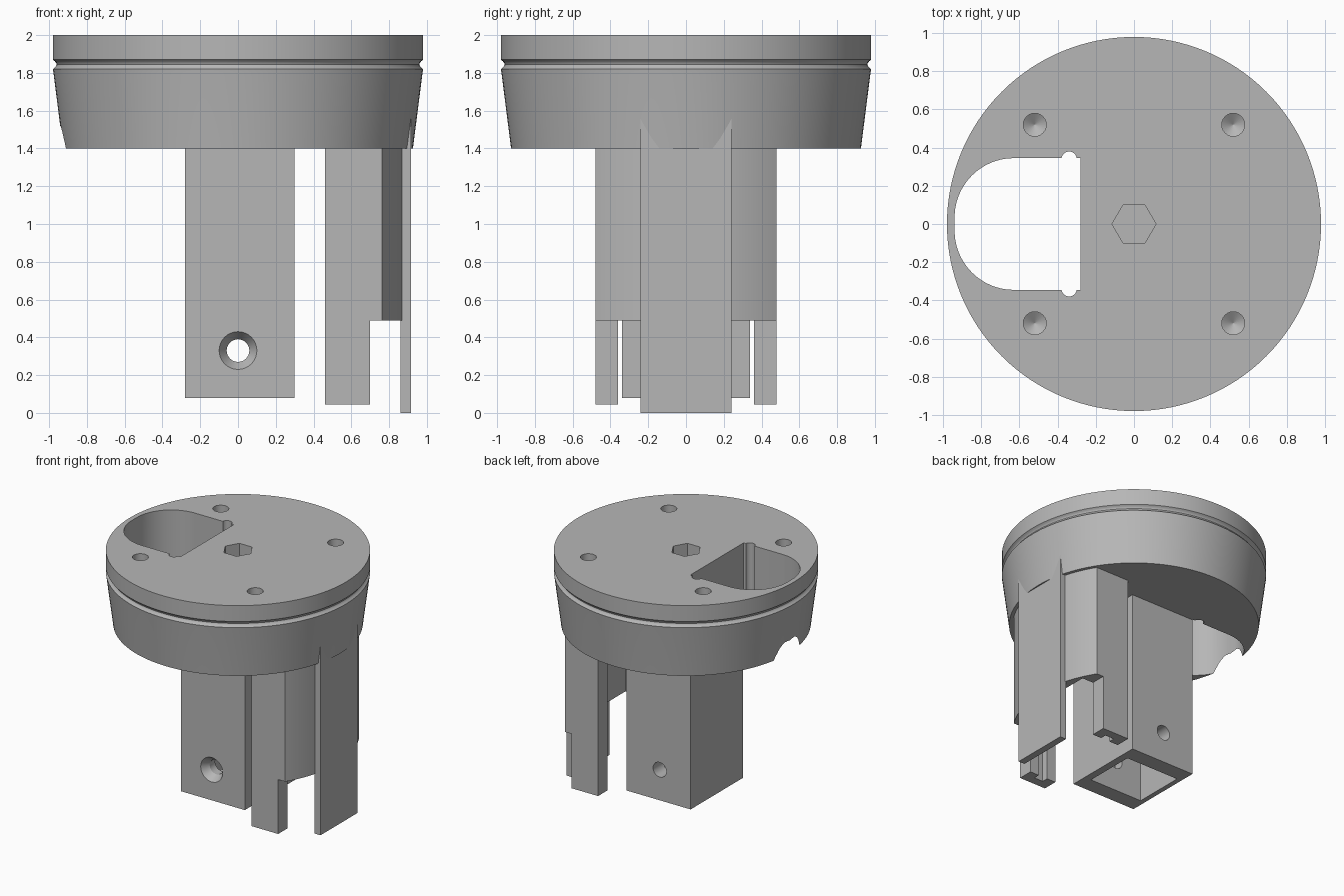
import bpy, bmesh
from math import sin, cos, pi, radians, asin
from mathutils import Matrix

old = bpy.data.objects.get("Cube")
if old:
    bpy.data.objects.remove(old, do_unlink=True)

GREY = (0.47, 0.47, 0.47, 1)
grey = bpy.data.materials.new("plain_grey")
grey.use_nodes = True
grey.diffuse_color = GREY
grey.node_tree.nodes["Principled BSDF"].inputs["Base Color"].default_value = GREY


def loft(name, rings, matrix=None):
    """Closed solid through matching rings of points."""
    bm = bmesh.new()
    loops = [[bm.verts.new(p) for p in ring] for ring in rings]
    n = len(loops[0])
    for a, b in zip(loops, loops[1:]):
        for i in range(n):
            j = (i + 1) % n
            bm.faces.new((a[i], a[j], b[j], b[i]))
    bm.faces.new(loops[0][::-1])
    bm.faces.new(loops[-1])
    if matrix:
        bm.transform(matrix)
    bmesh.ops.recalc_face_normals(bm, faces=bm.faces)
    mesh = bpy.data.meshes.new(name)
    bm.to_mesh(mesh)
    bm.free()
    mesh.materials.append(grey)
    obj = bpy.data.objects.new(name, mesh)
    bpy.context.collection.objects.link(obj)
    return obj


def prism(name, outline, z0, z1):
    return loft(name, [[(x, y, z) for x, y in outline] for z in (z0, z1)])


def box(name, x0, x1, y0, y1, z0, z1):
    return prism(name, [(x0, y0), (x1, y0), (x1, y1), (x0, y1)], z0, z1)


def arc(cx, cy, r, a0, a1, n):
    return [(cx + r * cos(a0 + (a1 - a0) * i / n),
             cy + r * sin(a0 + (a1 - a0) * i / n)) for i in range(n + 1)]


def circle(cx, cy, r, n):
    return arc(cx, cy, r, 0, 2 * pi, n)[:-1]


def lathe(name, profile, n=48, matrix=None):
    rings = [[(x, y, z) for x, y in circle(0, 0, r, n)] for r, z in profile]
    return loft(name, rings, matrix)


def carve(obj, cutters):
    """Subtract each cutter and remove it."""
    bpy.context.view_layer.objects.active = obj
    for c in cutters:
        mod = obj.modifiers.new("cut", "BOOLEAN")
        mod.operation = "DIFFERENCE"
        mod.solver = "EXACT"
        mod.object = c
        bpy.ops.object.modifier_apply(modifier=mod.name)
        bpy.data.objects.remove(c, do_unlink=True)


# Round head with tapered skirt and a seal groove
groove = [(0.98 - 0.02 * sin(pi * i / 6), 1.82 + 0.05 * i / 6) for i in range(7)]
head = lathe("round_head", [(0.926, 1.4), (0.977, 1.8)] + groove + [(0.98, 2)], 128)

# D-shaped opening with relief notches, hexagon bore and blind screw holes
R = 0.31
d_shape = (arc(-0.63, 0.035, R, pi / 2, pi, 20)
           + arc(-0.63, -0.035, R, pi, 1.5 * pi, 20)
           + [(-0.28, -0.345), (-0.28, 0.345)])
cutters = [prism("d_cutter", d_shape, 1.3, 2.1),
           prism("hex_cutter", circle(0, 0, 0.115, 6), 1.3, 2.1)]
for s in (-1, 1):
    cutters.append(prism("notch_cutter", circle(-0.34, s * 0.34, 0.04, 20), 1.3, 2.1))
    for t in (-1, 1):
        place = Matrix.Translation((s * 0.52, t * 0.52, 0))
        cutters.append(lathe("screw_cutter", [(0.001, 1.72), (0.06, 1.76), (0.06, 2.1)],
                             24, place))
carve(head, cutters)

# Hollow rectangular post with a countersunk cross hole
post = box("square_post", -0.28, 0.30, -0.34, 0.34, 0.08, 1.4)
to_front = Matrix.Translation((0, 0, 0.33)) @ Matrix.Rotation(radians(90), 4, "X")
carve(post, [box("post_cutter", -0.24, 0.24, -0.21, 0.21, 0, 1.395),
             lathe("bolt_cutter", [(0.06, -0.5), (0.06, 0.28), (0.1, 0.34), (0.1, 0.5)],
                   32, to_front)])

# Curved side cradle with two slotted legs
half = asin(0.48 / 0.9)
outline = [(0.46, -0.48)] + arc(0, 0, 0.9, -half, half, 32) + [(0.46, 0.48)]
cradle = prism("side_cradle", outline, 0.045, 1.4)
cutters = [box("pocket_cutter", 0.3, 0.8, -0.36, 0.36, -0.1, 1.395),
           box("leg_cutter", 0.7, 1.1, -0.6, 0.6, -0.1, 0.49)]
for s in (-1, 1):
    lo, hi = sorted((s * 0.3, s * 0.41))
    cutters.append(box("slot_cutter", 0.54, 0.62, lo, hi, -0.1, 1.39))
carve(cradle, cutters)

# Flat outer tongue running up into the head
tongue = box("outer_tongue", 0.86, 0.915, -0.24, 0.24, 0, 1.6)

# Smooth the round surfaces and keep the edges sharp
bpy.ops.object.select_all(action="DESELECT")
for obj in (head, post, cradle, tongue):
    obj.select_set(True)
bpy.context.view_layer.objects.active = head
bpy.ops.object.shade_smooth_by_angle(angle=radians(25))
